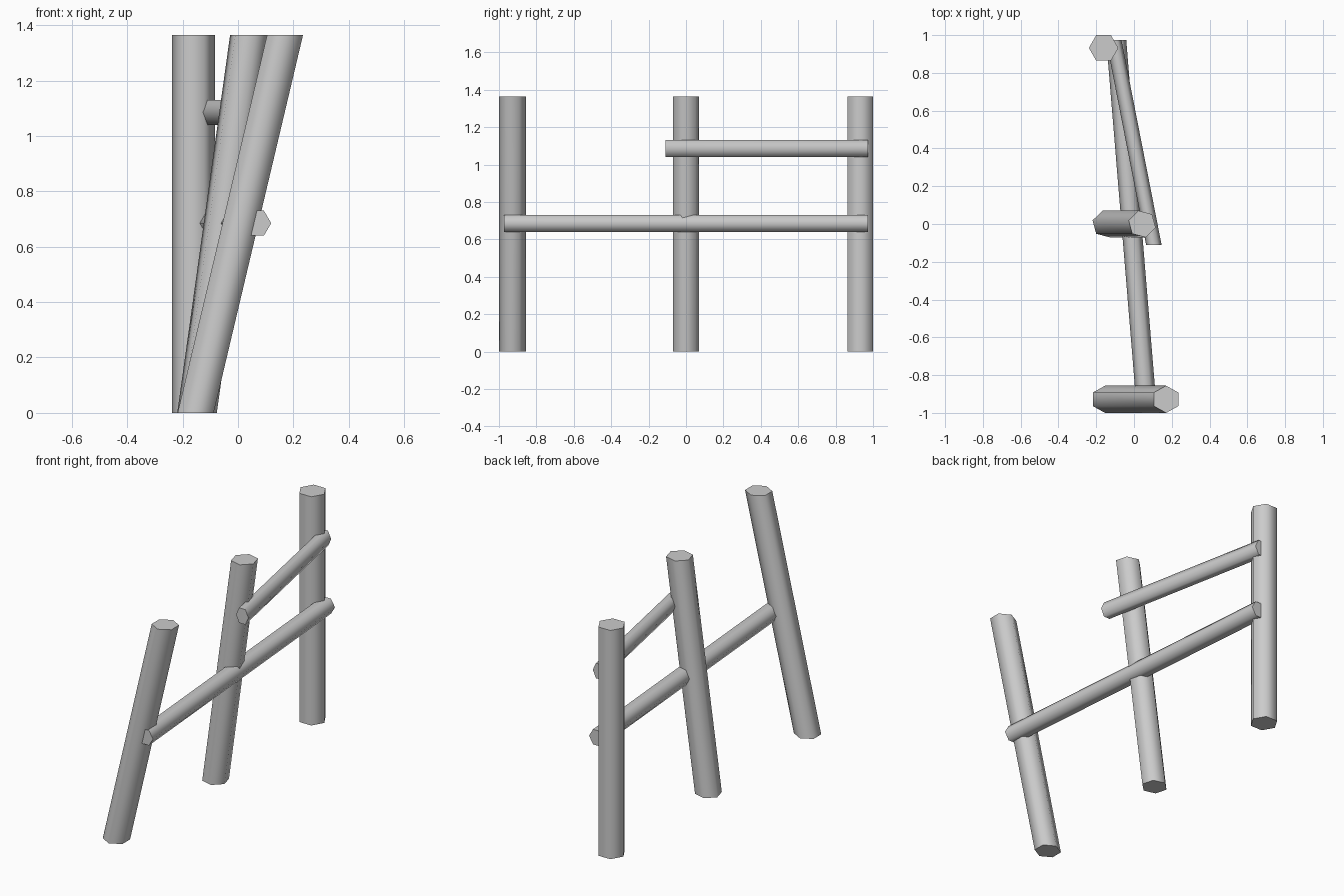
import bpy, bmesh, math
from mathutils import Vector

if "Cube" in bpy.data.objects:
    bpy.data.objects.remove(bpy.data.objects["Cube"])


def hex_bar(name, a, b, u, v, turn):
    """Six-sided bar from a to b; end cuts lie in the plane of u and v."""
    a, b, u, v = map(Vector, (a, b, u, v))
    bm = bmesh.new()
    rings = []
    for c in (a, b):
        ring = []
        for i in range(6):
            t = math.radians(turn + 60 * i)
            ring.append(bm.verts.new(c + u * math.cos(t) + v * math.sin(t)))
        rings.append(ring)
    for i in range(6):
        j = (i + 1) % 6
        side = bm.faces.new((rings[0][i], rings[0][j], rings[1][j], rings[1][i]))
        side.smooth = True
    # flat end caps
    bm.faces.new(rings[0][::-1])
    bm.faces.new(rings[1])
    bmesh.ops.recalc_face_normals(bm, faces=bm.faces)
    mesh = bpy.data.meshes.new(name)
    bm.to_mesh(mesh)
    bm.free()
    obj = bpy.data.objects.new(name, mesh)
    bpy.context.collection.objects.link(obj)
    return obj


H = 1.365

# posts, leaning further towards the front: name, y, foot x, top x, half sizes, turn
for name, y, x0, x1, rx, ry, turn in (
    ("back_post", 0.932, -0.161, -0.161, 0.078, 0.078, 0),
    ("middle_post", 0.0, -0.148, 0.043, 0.074, 0.073, 45),
    ("front_post", -0.928, -0.153, 0.170, 0.075, 0.072, 30),
):
    hex_bar(name, (x0, y, 0), (x1, y, H), (rx, 0, 0), (0, ry, 0), turn)

# rails along the side of the posts; ends cut square to y
rz = 0.045 / math.sin(math.radians(60))
hex_bar("lower_rail", (0.067, -0.973, 0.685), (-0.094, 0.973, 0.685),
        (0.053, 0, 0), (0, 0, rz), 0)
hex_bar("upper_rail", (0.105, -0.11, 1.085), (-0.107, 0.973, 1.085),
        (0.041, 0, 0), (0, 0, rz), 0)
